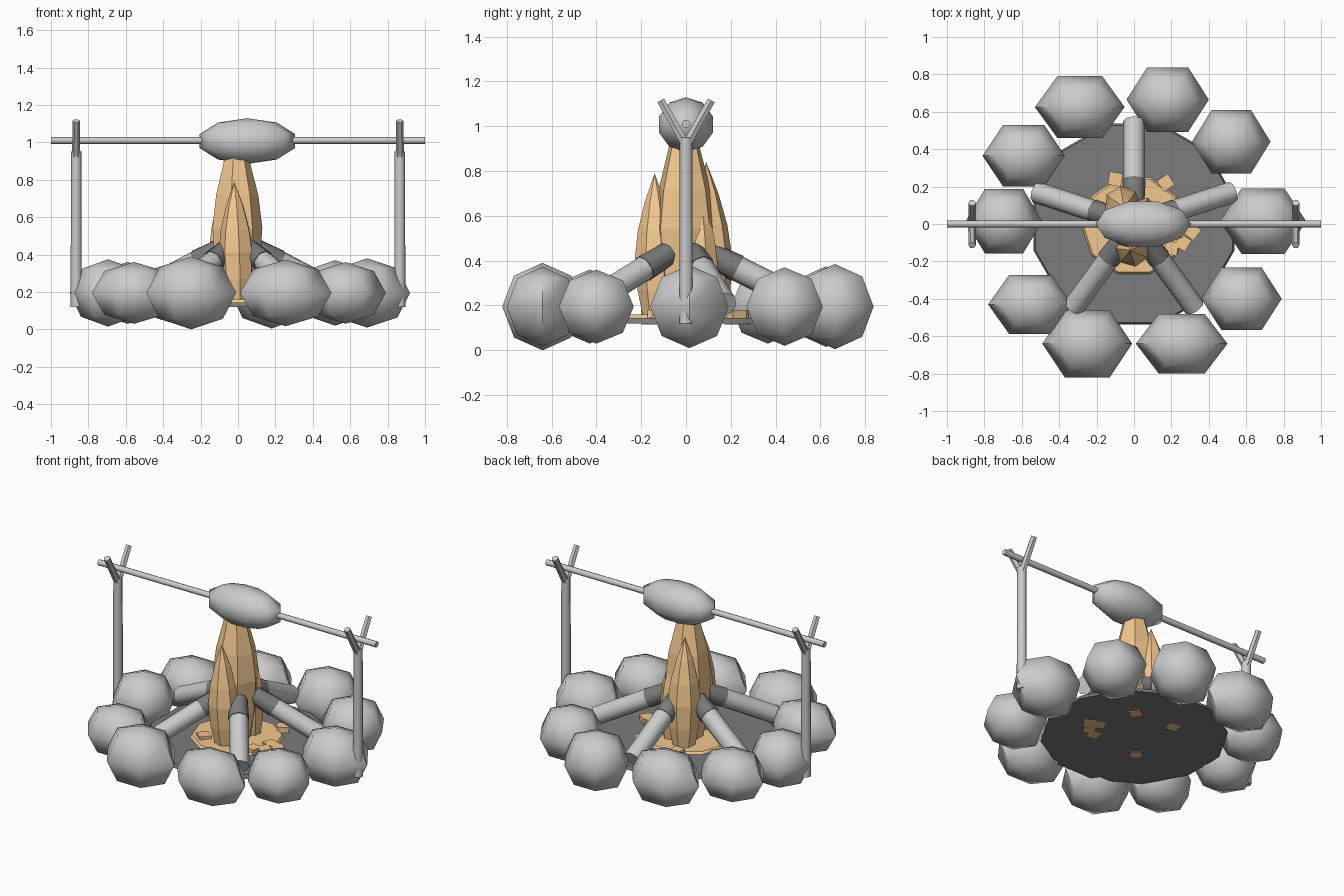
import bpy, bmesh, math, random
from mathutils import Vector, Matrix

if "Cube" in bpy.data.objects:
    bpy.data.objects.remove(bpy.data.objects["Cube"])

random.seed(4)


def material(name, rgb):
    m = bpy.data.materials.new(name)
    m.diffuse_color = (*rgb, 1)
    m.use_nodes = True
    m.node_tree.nodes["Principled BSDF"].inputs["Base Color"].default_value = m.diffuse_color
    return m


ORANGE = material("flame_orange", (0.9, 0.58, 0.28))
CHAR = material("charred", (0.2, 0.2, 0.2))


def lathe(name, rings, sides, mat=None, smooth=None, phase=0.0):
    """Skin a list of (x, y, z, rx, ry) polygon rings; zero radius is a point."""
    bm = bmesh.new()
    loops = []
    for x, y, z, rx, ry in rings:
        if rx < 1e-5:
            loops.append([bm.verts.new((x, y, z))] * sides)
        else:
            loops.append([bm.verts.new((x + rx * math.cos(a), y + ry * math.sin(a), z))
                          for a in (phase + i * math.tau / sides for i in range(sides))])
    for lo, hi in zip(loops, loops[1:]):
        for i in range(sides):
            j = (i + 1) % sides
            bm.faces.new(list(dict.fromkeys((lo[i], lo[j], hi[j], hi[i]))))
    for lp in (loops[0], loops[-1]):
        if lp[0] is not lp[1]:
            bm.faces.new(lp)
    bmesh.ops.recalc_face_normals(bm, faces=bm.faces)
    me = bpy.data.meshes.new(name)
    bm.to_mesh(me)
    bm.free()
    ob = bpy.data.objects.new(name, me)
    bpy.context.collection.objects.link(ob)
    if mat:
        me.materials.append(mat)
    if smooth:
        bpy.ops.object.select_all(action='DESELECT')
        ob.select_set(True)
        bpy.context.view_layer.objects.active = ob
        bpy.ops.object.shade_smooth_by_angle(angle=math.radians(smooth))
    return ob


def ball(name, c, r, sides, bands, smooth):
    lat = [-math.pi / 2 + math.pi * i / bands for i in range(bands + 1)]
    return lathe(name, [(0, 0, r[2] * math.sin(t), r[0] * math.cos(t), r[1] * math.cos(t))
                        for t in lat], sides, None, smooth), Vector(c)


def stick(name, a, b, r1, r2, sides, mat=None, smooth=50):
    a, b = Vector(a), Vector(b)
    d = b - a
    ob = lathe(name, [(0, 0, 0, r1, r1), (0, 0, d.length, r2, r2)], sides, mat, smooth)
    ob.matrix_world = Matrix.Translation(a) @ d.to_track_quat('Z', 'Y').to_matrix().to_4x4()
    return ob


# Ring of stones: centre x, y, half width, half depth, half height
stones = [(-.29, .625, .24, .165, .18), (.18, .665, .22, .172, .19),
          (.52, .44, .21, .17, .175), (.69, .015, .23, .175, .185),
          (.575, -.40, .215, .167, .165), (.255, -.64, .245, .16, .178),
          (-.25, -.64, .24, .18, .195), (-.555, -.43, .225, .158, .165),
          (-.695, .015, .205, .172, .18), (-.59, .365, .22, .165, .165)]
for i, (x, y, rx, hy, rz) in enumerate(stones):
    ob, c = ball(f"stone_{i + 1}", (0, 0, 0), (rx, hy / .866, rz), 6, 4, 60)
    ob.location = (x, y, .195)

# Ash bed and glowing bed
lathe("ash_bed", [(0, 0, .12, .555, .555), (0, 0, .145, .545, .545)], 12, CHAR, 30, math.pi / 12)
lathe("ember_bed", [(0, -.01, .14, .285, .275), (0, -.01, .16, .27, .26)], 10, ORANGE)

# Loose embers
for i, (x, y) in enumerate([(.25, -.02), (.31, -.04), (.2, -.13), (.26, -.1),
                            (-.14, -.15), (-.1, .24), (.17, .22)]):
    e = lathe(f"ember_{i + 1}", [(0, 0, .115, .05, .05), (0, 0, .18, .05, .05)], 4, ORANGE)
    e.location = (x, y, 0)
    e.rotation_euler.z = random.uniform(0, 1.5)

# Leaning logs with charred inner ends
for i in range(5):
    a = math.radians(90 + 72 * i)
    at = lambda r, z: (r * math.cos(a), r * math.sin(a), z)
    stick(f"log_{i + 1}", at(.55, .205), at(.22, .37), .058, .058, 8)
    stick(f"charred_end_{i + 1}", at(.23, .365), at(.10, .43), .062, .055, 8, CHAR)

# Flames: base x, y, tip x, y, z, widest radius
for i, (bx, by, tx, ty, tz, r) in enumerate([
        (-.01, 0, -.01, -.01, 1.1, .14), (0, -.13, -.02, -.14, .79, .095),
        (-.065, .115, -.055, .09, .84, .1), (.05, .07, .04, .06, .74, .08)]):
    prof = [(0, .65), (.2, .9), (.42, 1), (.6, .85), (.8, .5), (1, 0)]
    rings = [(bx + (tx - bx) * t, by + (ty - by) * t, .14 + (tz - .14) * t, r * k, r * k)
             for t, k in prof]
    lathe(f"flame_{i + 1}", rings, 7, ORANGE, None, i * .4)

# Forked posts
for s, side in ((-1, "left"), (1, "right")):
    x = s * .865
    stick(f"{side}_post", (x, 0, .12), (x, 0, .95), .03, .028, 8)
    for t, end in ((-1, "front"), (1, "back")):
        stick(f"{side}_fork_{end}", (x, 0, .915), (x, t * .113, 1.115), .022, .02, 6)

# Spit rod and roast
stick("spit_rod", (-1, 0, 1.01), (1, 0, 1.01), .019, .019, 8)
roast, _ = ball("roast", (0, 0, 0), (.268, .132, .122), 10, 5, 60)
roast.location = (.05, 0, 1.007)
